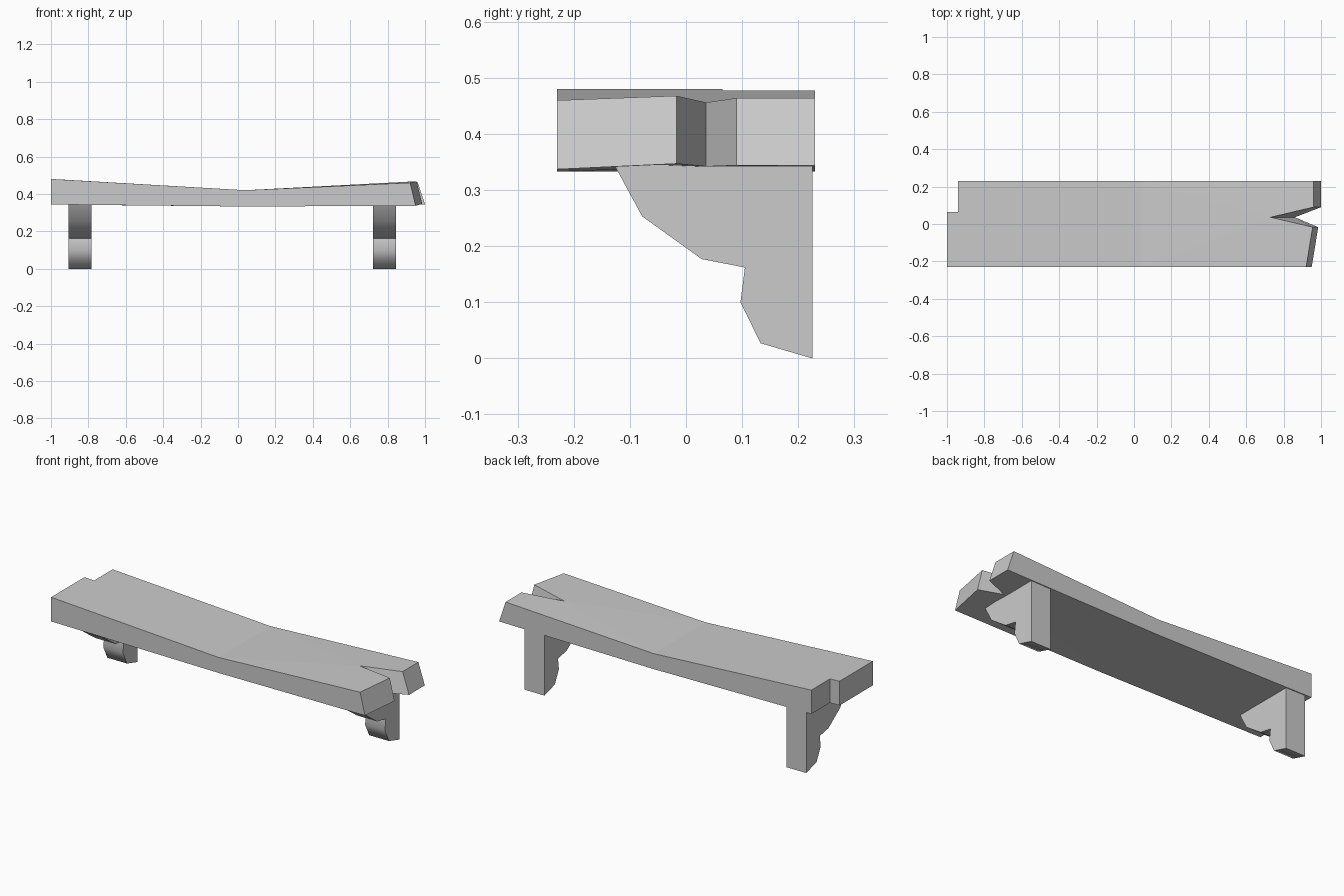
import bpy, bmesh, math

cube = bpy.data.objects.get("Cube")
if cube:
    bpy.data.objects.remove(cube, do_unlink=True)

grey = bpy.data.materials.new("plain grey")
grey.use_nodes = True
GREY = (0.6, 0.6, 0.6, 1)
grey.diffuse_color = GREY
grey.node_tree.nodes["Principled BSDF"].inputs["Base Color"].default_value = GREY


def finish(name, bm):
    bmesh.ops.recalc_face_normals(bm, faces=bm.faces)
    mesh = bpy.data.meshes.new(name)
    bm.to_mesh(mesh)
    bm.free()
    mesh.materials.append(grey)
    obj = bpy.data.objects.new(name, mesh)
    bpy.context.collection.objects.link(obj)
    return obj


# Sagging plank: outline points as (x, y, bottom x shift, top z, bottom z)
LEFT = [(0.04, 0.23, 0, 0.42, 0.333), (-0.94, 0.23, 0, 0.477, 0.343),
        (-0.94, 0.065, 0, 0.477, 0.343), (-1, 0.065, 0, 0.48, 0.344),
        (-1, -0.23, 0, 0.48, 0.344), (0.04, -0.23, 0, 0.42, 0.333)]
# Splintered end with a slanted notch
RIGHT = [(0.92, -0.23, 0.03, 0.46, 0.337), (0.955, -0.017, 0.03, 0.468, 0.347),
         (0.73, 0.036, 0.13, 0.456, 0.342), (0.96, 0.09, 0.04, 0.464, 0.344),
         (0.96, 0.23, 0.04, 0.464, 0.344)]

bm = bmesh.new()
outline = LEFT + RIGHT
top = [bm.verts.new((x, y, zt)) for x, y, s, zt, zb in outline]
low = [bm.verts.new((x + s, y, zb)) for x, y, s, zt, zb in outline]
n, m = len(outline), len(LEFT)
for ring in (top, low):
    bm.faces.new(ring[:m])
    # split the broken end at the notch root
    bm.faces.new([ring[m - 1], ring[m], ring[m + 1], ring[m + 2]])
    bm.faces.new([ring[m + 2], ring[m + 3], ring[m + 4], ring[0]])
    bm.faces.new([ring[0], ring[m - 1], ring[m + 2]])
for i in range(n):
    j = (i + 1) % n
    bm.faces.new([top[i], top[j], low[j], low[i]])
finish("seat_plank", bm)

# Carved bracket profile (y, z), extruded along x
PROFILE = [(-0.128, 0.345), (-0.078, 0.253), (0.028, 0.177), (0.105, 0.162),
           (0.097, 0.1), (0.133, 0.027), (0.225, 0), (0.225, 0.345)]


def bracket(name, x0, x1):
    bm = bmesh.new()
    face = bm.faces.new([bm.verts.new((x0, y, z)) for y, z in PROFILE])
    out = bmesh.ops.extrude_face_region(bm, geom=[face])
    verts = [g for g in out["geom"] if isinstance(g, bmesh.types.BMVert)]
    bmesh.ops.translate(bm, verts=verts, vec=(x1 - x0, 0, 0))
    obj = finish(name, bm)
    bpy.ops.object.select_all(action='DESELECT')
    obj.select_set(True)
    bpy.context.view_layer.objects.active = obj
    bpy.ops.object.shade_smooth_by_angle(angle=math.radians(80))


bracket("right_leg", -0.905, -0.783)
bracket("left_leg", 0.722, 0.845)
